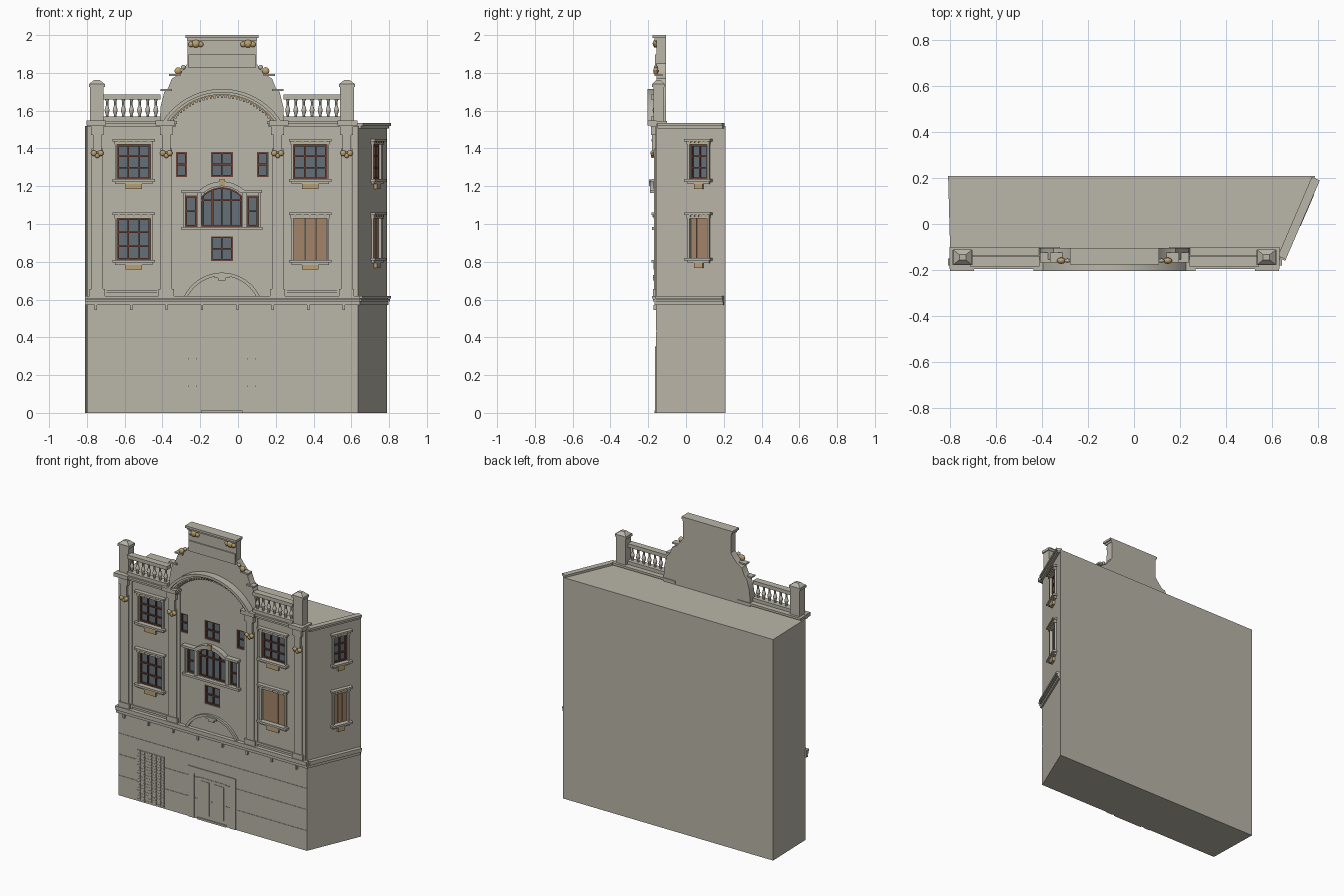
import bpy, bmesh, math
from mathutils import Matrix, Vector

cube = bpy.data.objects.get("Cube")
if cube:
    bpy.data.objects.remove(cube, do_unlink=True)


def material(name, color):
    mat = bpy.data.materials.new(name)
    mat.use_nodes = True
    mat.diffuse_color = (*color, 1)
    mat.node_tree.nodes["Principled BSDF"].inputs["Base Color"].default_value = (*color, 1)
    return mat


MATERIALS = [material("stone", (.49, .465, .395)), material("window_glass", (.13, .16, .19)),
             material("brown_frame", (.15, .055, .035)), material("gilding", (.50, .36, .16)),
             material("wood_boards", (.36, .23, .14))]
STONE, GLASS, FRAME, GOLD, WOOD = range(len(MATERIALS))

# Wall frames: local x runs along the wall, local -y points outwards
MID = -.085
FRONT = Matrix.Translation((0, -.155, 0))
SIDE = Matrix.Translation((.7125, .03, 0)) @ Matrix.Rotation(math.atan2(.36, .155), 4, 'Z')


class Part:
    """One object built from boxes, extruded outlines and rounded lumps on a wall."""
    def __init__(self, name, frame=FRONT):
        self.name, self.frame, self.bm = name, frame, bmesh.new()

    def paint(self, verts, mat):
        for face in {f for v in verts for f in v.link_faces}:
            face.material_index = mat

    def box(self, u, z, d, mat=STONE):
        size = (u[1] - u[0], d[1] - d[0], z[1] - z[0], 1)
        centre = Vector((sum(u) / 2, -sum(d) / 2, sum(z) / 2))
        m = self.frame @ Matrix.Translation(centre) @ Matrix.Diagonal(size)
        self.paint(bmesh.ops.create_cube(self.bm, size=1, matrix=m)["verts"], mat)

    def prism(self, outline, d, mat=STONE):
        rings = [[self.bm.verts.new(self.frame @ Vector((u, -k, z))) for u, z in outline] for k in d]
        faces = [self.bm.faces.new(rings[0]), self.bm.faces.new(rings[1][::-1])]
        for i in range(len(outline)):
            faces.append(self.bm.faces.new((rings[0][i], rings[1][i], rings[1][i - 1], rings[0][i - 1])))
        for face in faces:
            face.material_index = mat
        bmesh.ops.recalc_face_normals(self.bm, faces=faces)

    def lump(self, u, z, d, r, mat=GOLD):
        m = self.frame @ Matrix.Translation((u, -d, z)) @ Matrix.Diagonal((1, .7, 1, 1))
        ball = bmesh.ops.create_uvsphere(self.bm, u_segments=10, v_segments=6, radius=r, matrix=m)
        self.paint(ball["verts"], mat)

    def finish(self):
        mesh = bpy.data.meshes.new(self.name)
        self.bm.to_mesh(mesh)
        self.bm.free()
        for mat in MATERIALS:
            mesh.materials.append(mat)
        obj = bpy.data.objects.new(self.name, mesh)
        bpy.context.collection.objects.link(obj)
        return obj


def around(u, half):
    return (u - half, u + half)


def arc(r, cz, low, n=24):
    a = math.asin((low - cz) / r)
    return [(MID + r * math.cos(t), cz + r * math.sin(t))
            for t in (a + (math.pi - 2 * a) * i / n for i in range(n + 1))]


def arch(part, outer, inner, cz, low, d, mat=STONE):
    part.prism(arc(outer, cz, low) + arc(inner, cz, low)[::-1], d, mat)


cutter = Part("opening_cutter")


def glazing(part, u, z, cols, rows):
    """Recessed glass with a brown frame and glazing bars."""
    cutter.frame = part.frame
    cutter.box(u, z, (-.02, .1))
    part.box(u, z, (-.02, -.015), GLASS)
    for n, (a, b), is_col in ((cols, u, True), (rows, z, False)):
        for i in range(n + 1):
            t = .009 if i in (0, n) else .004
            c = a + (b - a) * i / n
            bar = (max(a, c - t), min(b, c + t))
            part.box(bar if is_col else u, z if is_col else bar, (-.015, -.004), FRAME)


def window(name, u, half, z, frame=FRONT, boarded=False, cols=3):
    """Window with surround, hood, sill and gilded bracket."""
    part = Part(name, frame)
    span = around(u, half)
    if boarded:
        cutter.frame = frame
        cutter.box(span, z, (-.02, .1))
        width = 2 * half / 3
        for i in range(3):
            left = span[0] + i * width
            part.box((left + .001, left + width - .001), z, (-.02, -.005), WOOD)
    else:
        glazing(part, span, z, cols, 3)
    for s in (-1, 1):
        part.box(around(u + s * (half + .006), .006), z, (0, .012))
    part.box(around(u, half + .015), (z[1], z[1] + .018), (0, .018))
    part.box(around(u, half + .025), (z[1] + .018, z[1] + .03), (0, .028))
    for i in range(5):
        part.box(around(u + (i - 2) * half * .45, .005), (z[1] + .008, z[1] + .018), (.018, .023), GOLD)
    part.box(around(u, half + .025), (z[0] - .014, z[0]), (0, .028))
    part.box(around(u, half + .012), (z[0] - .026, z[0] - .014), (0, .016))
    part.box(around(u, half * .5), (z[0] - .052, z[0] - .026), (0, .016), GOLD)
    part.finish()


# Main windows on the front and on the slanted side
UPPER, LOWER = (1.237, 1.42), (.81, 1.03)
for word, s in (("right", -1), ("left", 1)):
    window(word + "_upper_window", MID + s * .467, .088, UPPER)
    window(word + "_lower_window", MID + s * .467, .088, LOWER, boarded=s > 0)
window("side_upper_window", .044, .05, UPPER, SIDE, cols=2)
window("side_lower_window", .044, .05, (.82, 1.03), SIDE, boarded=True)

# Small windows of the middle bay
small = Part("small_windows")
glazing(small, around(MID, .058), (1.25, 1.38), 2, 2)
glazing(small, around(MID, .058), (.805, .935), 2, 2)
for s in (-1, 1):
    glazing(small, around(MID + s * .215, .029), (1.25, 1.38), 1, 2)
small.finish()

# Three-part arched window
bay = Part("arched_window")
opening = arc(.145, 1.05, 1.15) + [(MID - .105, .985), (MID + .105, .985)]
cutter.frame = FRONT
cutter.prism(opening, (-.02, .1))
bay.prism(opening, (-.02, -.015), GLASS)
arch(bay, .145, .136, 1.05, 1.145, (-.015, -.004), FRAME)
for i in range(-2, 3):
    u = MID + i * .05
    bay.box(around(u, .004), (.985, 1.188 if abs(i) < 2 else 1.15), (-.015, -.004), FRAME)
for z in (.989, 1.125):
    bay.box(around(MID, .105), around(z, .004), (-.015, -.004), FRAME)
arch(bay, .175, .15, 1.05, 1.165, (0, .035))
bay.box(around(MID, .016), (1.2, 1.235), (.03, .04), GOLD)
for s in (-1, 1):
    glazing(bay, around(MID + s * .163, .03), (.985, 1.15), 1, 2)
    bay.box(around(MID + s * .165, .048), (1.165, 1.18), (0, .035))
    bay.box(around(MID + s * .119, .012), (.985, 1.165), (0, .015))
    bay.box(around(MID + s * .2, .006), (.985, 1.165), (0, .015))
bay.box(around(MID, .215), (.968, .983), (0, .025))
bay.finish()

# Building block with the window openings cut in
body = Part("building_body", Matrix())
plan = [(-.80, -.155), (.635, -.155), (.79, .21), (-.81, .21)]
base = body.bm.faces.new([body.bm.verts.new((x, y, 0)) for x, y in plan])
top = bmesh.ops.extrude_face_region(body.bm, geom=[base])["geom"]
bmesh.ops.translate(body.bm, vec=(0, 0, 1.52), verts=[g for g in top if isinstance(g, bmesh.types.BMVert)])
bmesh.ops.recalc_face_normals(body.bm, faces=body.bm.faces)
body = body.finish()
tool = cutter.finish()
tool.hide_render = True
cut = body.modifiers.new("openings", 'BOOLEAN')
cut.operation, cut.object, cut.solver = 'DIFFERENCE', tool, 'EXACT'
bpy.context.view_layer.objects.active = body
bpy.ops.object.modifier_apply(modifier=cut.name)
bpy.data.objects.remove(tool, do_unlink=True)

# Ground floor: rusticated courses, shutter and entrance
ground = Part("ground_courses")
for i in range(4):
    ground.box((-.80, .635), (i * .145, i * .145 + .138), (-.002, .003))
ground.finish()
shutter = Part("roller_shutter")
shutter.box((-.66, -.45), (.008, .355), (0, .005))
for i in range(12):
    shutter.box(around(-.65 + i * .0173, .002), (.01, .353), (.004, .007))
for i in range(18):
    shutter.box((-.658, -.452), around(.016 + i * .0195, .002), (.004, .007))
shutter.finish()
door = Part("entrance_door")
door.box(around(MID, .18), (.305, .35), (0, .008))
for s in (-1, 1):
    door.box(around(MID + s * .157, .023), (0, .31), (0, .008))
    door.box(around(MID + s * .055, .05), (.015, .29), (0, .006))
    door.box(around(MID + s * .055, .035), (.04, .27), (.005, .009))
door.box(around(MID, .11), (0, .013), (0, .012))
door.finish()

# Belt course with brackets, and the cornice of the slanted side
for frame, u, label in ((FRONT, (-.81, .645), "front"), (SIDE, (-.196, .185), "side")):
    belt = Part(label + "_belt_course", frame)
    for low, high, depth in ((.57, .587, .012), (.59, .602, .02), (.605, .62, .026)):
        belt.box(u, (low, high), (-.004, depth))
    belt.box(u, (.58, .61), (-.004, .009))
    if frame is FRONT:
        for i in range(8):
            belt.box(around(-.753 + i * .1875, .006), (.545, .572), (0, .016))
    belt.finish()
side = Part("side_cornice", SIDE)
side.box((-.19, .185), (1.505, 1.52), (-.004, .015))
side.box((-.19, .185), (1.52, 1.535), (-.012, .026))
side.finish()

# Blind arch over the entrance
blind = Part("blind_arch")
arch(blind, .2225, .205, .52, .62, (0, .015))
blind.box(around(MID, .04), (.715, .73), (0, .02))
blind.box(around(MID, .02), (.7, .715), (0, .02))
blind.finish()

# Mirrored halves: pilasters, cornice, balustrade
for word, s in (("right", -1), ("left", 1)):
    pilaster = Part(word + "_pilasters")
    for offset in (.295, .66):
        u = MID + s * offset
        pilaster.box(around(u, .05), (.62, 1.52), (0, .006))
        pilaster.box(around(u, .03), (.62, 1.4), (0, .015))
        pilaster.box(around(u, .04), (.62, .655), (0, .02))
        pilaster.box(around(u, .022), (1.385, 1.47), (0, .024))
        pilaster.box(around(u, .034), (1.47, 1.52), (0, .03))
        for k in (-1, 1):
            pilaster.lump(u + k * .018, 1.375, .022, .016)
        pilaster.lump(u, 1.362, .022, .013)
    pilaster.box(around(MID + s * .478, .14), (.635, .65), (0, .008))
    pilaster.finish()

    cornice = Part(word + "_cornice")
    cornice.box(around(MID + s * .478, .235), (1.515, 1.53), (0, .032))
    cornice.box(around(MID + s * .478, .24), (1.53, 1.545), (-.055, .042))
    for offset in (.3, .665):
        cornice.box(around(MID + s * offset, .052), (1.522, 1.548), (0, .05))
    cornice.finish()

    rail = Part(word + "_balustrade")
    span = around(MID + s * .478, .152)
    rail.box(span, (1.545, 1.568), (-.02, .03))
    rail.box(span, (1.66, 1.685), (-.015, .03))
    profile = [(.0, .008), (.01, .007), (.035, .014), (.06, .007), (.082, .007), (.095, .012)]
    for i in range(7):
        u = span[0] + .022 + i * .043
        for (z0, r0), (z1, r1) in zip(profile, profile[1:]):
            m = FRONT @ Matrix.Translation((u, -.008, 1.567 + (z0 + z1) / 2))
            bmesh.ops.create_cone(rail.bm, segments=10, radius1=r0, radius2=r1, depth=z1 - z0, matrix=m)
    rail.finish()

    pier = Part(word + "_corner_pier")
    u = MID + s * .662
    pier.box(around(u, .036), (1.545, 1.725), (-.038, .018))
    pier.box(around(u, .043), (1.725, 1.742), (-.042, .024))
    m = FRONT @ Matrix.Translation((u, .01, 1.752)) @ Matrix.Diagonal((1, .8, 1, 1)) @ Matrix.Rotation(math.pi / 4, 4, 'Z')
    bmesh.ops.create_cone(pier.bm, cap_ends=True, segments=4, radius1=.058, radius2=.02, depth=.022, matrix=m)
    pier.finish()

# Stepped gable with panel, cap, ledges and gilded scrolls
gable = Part("gable")
half = [(.33, 1.52), (.325, 1.62), (.305, 1.7), (.285, 1.72), (.265, 1.77), (.23, 1.79), (.2, 1.825), (.182, 1.85), (.182, 1.985)]
gable.prism([(MID + w, z) for w, z in half] + [(MID - w, z) for w, z in half[::-1]], (-.05, 0))
gable.box(around(MID, .178), (1.825, 1.897), (0, .008))
gable.box(around(MID, .186), (1.972, 1.985), (-.05, .012))
gable.box(around(MID, .194), (1.985, 2), (-.05, .022))
for s in (-1, 1):
    gable.box(around(MID + s * .25, .03), (1.783, 1.793), (-.03, .012))
    gable.box(around(MID + s * .295, .03), (1.705, 1.715), (-.03, .012))
    gable.lump(MID + s * .232, 1.81, .005, .02)
    gable.lump(MID + s * .205, 1.83, .005, .013, STONE)
    for k, r in ((-1, .015), (0, .022), (1, .015)):
        gable.lump(MID + s * .138 + k * .026, 1.955 - abs(k) * .004, .006, r)
gable.finish()

# Great arch with gilded dentils
great = Part("great_arch")
arch(great, .373, .355, 1.342, 1.545, (0, .05))
arch(great, .357, .343, 1.342, 1.545, (0, .035))
arch(great, .344, .337, 1.342, 1.545, (0, .025), GOLD)
for u, z in arc(.332, 1.342, 1.55, 30):
    great.box(around(u, .005), around(z, .006), (0, .022))
great.finish()

for obj in bpy.context.collection.objects:
    obj.select_set(obj.type == 'MESH')
bpy.ops.object.shade_smooth_by_angle(angle=math.radians(35))
